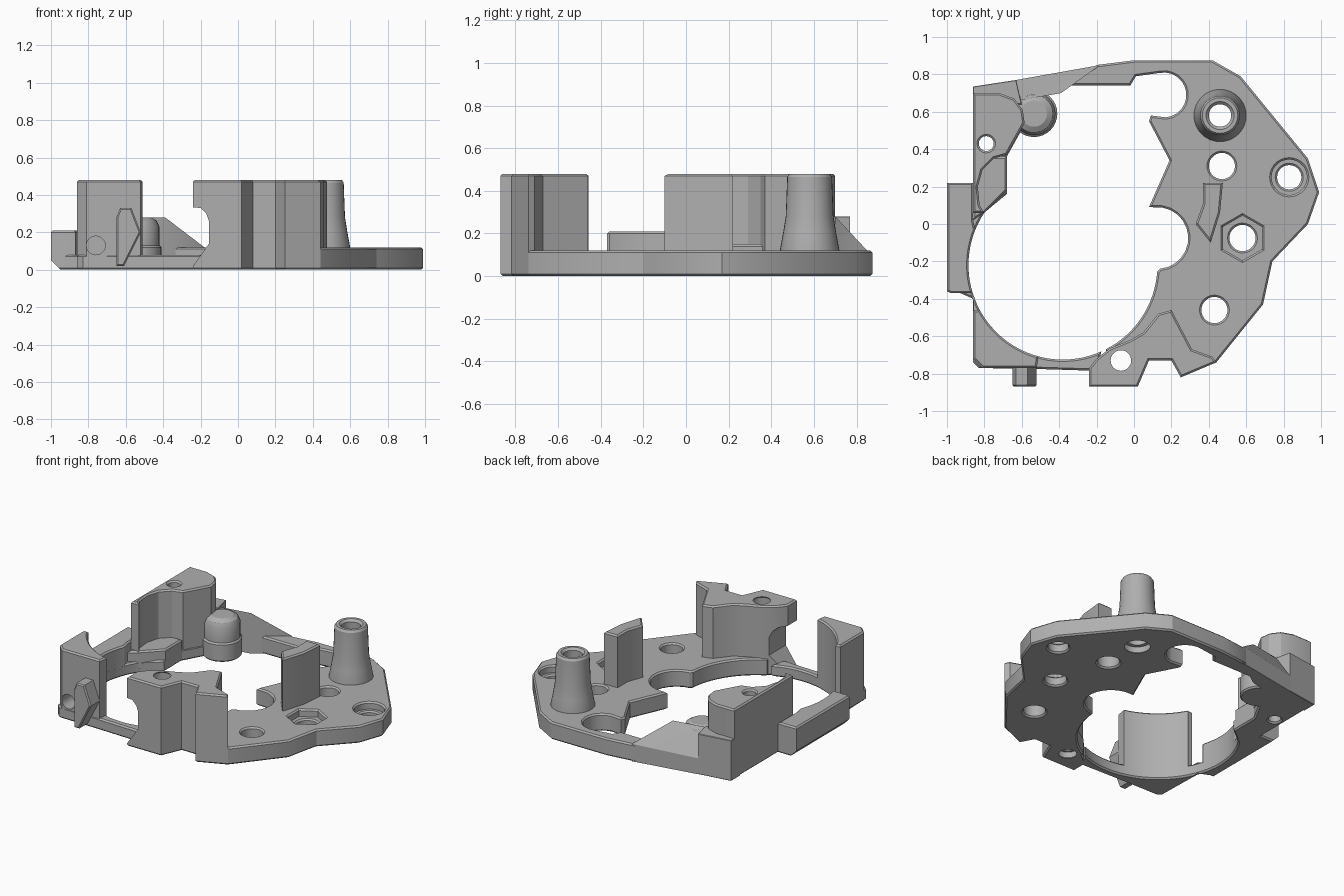
import bpy, bmesh
from math import sin, cos, pi, radians
from mathutils import Matrix

cube = bpy.data.objects.get("Cube")
if cube:
    bpy.data.objects.remove(cube, do_unlink=True)

GREY = (0.43, 0.43, 0.43, 1)
grey = bpy.data.materials.new("matte grey")
grey.use_nodes = True
grey.diffuse_color = GREY
grey.node_tree.nodes["Principled BSDF"].inputs["Base Color"].default_value = GREY


def arc(cx, cy, r, a0, a1, n=12):
    angles = [radians(a0 + (a1 - a0) * i / n) for i in range(n + 1)]
    return [(cx + r * cos(a), cy + r * sin(a)) for a in angles]


def circle(cx, cy, r, n=28):
    return arc(cx, cy, r, 0, 360 - 360 / n, n - 1)


def bore(a0, a1, n=24):
    """Part of the large round opening's edge."""
    return arc(-0.38, -0.22, 0.505, a0, a1, n)


def finish(ob):
    bm = bmesh.new()
    bm.from_mesh(ob.data)
    bmesh.ops.remove_doubles(bm, verts=bm.verts, dist=0.0005)
    bmesh.ops.recalc_face_normals(bm, faces=bm.faces)
    bm.to_mesh(ob.data)
    bm.free()
    ob.data.materials.clear()
    ob.data.materials.append(grey)
    bpy.ops.object.select_all(action='DESELECT')
    ob.select_set(True)
    bpy.context.view_layer.objects.active = ob
    bpy.ops.object.shade_smooth_by_angle(angle=radians(28))
    return ob


def slab(name, outline, z0, z1, holes=(), bevel=0.01):
    """Chamfered extrusion of an outline with holes."""
    cu = bpy.data.curves.new(name, 'CURVE')
    cu.dimensions = '2D'
    cu.fill_mode = 'BOTH'
    for pts in [outline, *holes]:
        sp = cu.splines.new('POLY')
        sp.points.add(len(pts) - 1)
        for p, (x, y) in zip(sp.points, pts):
            p.co = (x, y, 0, 1)
        sp.use_cyclic_u = True
    cu.extrude = (z1 - z0) / 2 - bevel
    cu.bevel_depth = bevel
    cu.bevel_resolution = 0
    cu.offset = -bevel
    ob = bpy.data.objects.new(name, cu)
    bpy.context.collection.objects.link(ob)
    bpy.ops.object.select_all(action='DESELECT')
    ob.select_set(True)
    bpy.context.view_layer.objects.active = ob
    bpy.ops.object.convert(target='MESH')
    ob = bpy.context.view_layer.objects.active
    ob.data.transform(Matrix.Translation((0, 0, (z0 + z1) / 2)))
    return finish(ob)


def front_slab(name, outline, y0, y1, bevel=0.0):
    """Extrusion along y of an outline given in x and z."""
    ob = slab(name, outline, -y1, -y0, bevel=bevel)
    ob.data.transform(Matrix.Rotation(pi / 2, 4, 'X'))
    return ob


def from_bmesh(name, bm):
    me = bpy.data.meshes.new(name)
    bm.to_mesh(me)
    bm.free()
    ob = bpy.data.objects.new(name, me)
    bpy.context.collection.objects.link(ob)
    return finish(ob)


def lathe(name, x, y, profile, closed=True):
    bm = bmesh.new()
    vs = [bm.verts.new((x + r, y, z)) for r, z in profile]
    loop = vs + vs[:1] if closed else vs
    es = [bm.edges.new(pair) for pair in zip(loop, loop[1:])]
    bmesh.ops.spin(bm, geom=vs + es, cent=(x, y, 0), axis=(0, 0, 1),
                   angle=2 * pi, steps=32)
    return from_bmesh(name, bm)


def hull(name, points):
    bm = bmesh.new()
    for p in points:
        bm.verts.new(p)
    bmesh.ops.convex_hull(bm, input=bm.verts)
    return from_bmesh(name, bm)


def cut(ob, cutter):
    mod = ob.modifiers.new("cut", 'BOOLEAN')
    mod.operation = 'DIFFERENCE'
    mod.solver = 'EXACT'
    mod.object = cutter
    bpy.ops.object.select_all(action='DESELECT')
    ob.select_set(True)
    bpy.context.view_layer.objects.active = ob
    bpy.ops.object.modifier_apply(modifier=mod.name)
    bpy.data.objects.remove(cutter, do_unlink=True)
    finish(ob)


# Main plate in two layers, so the hex pocket and counterbore are stepped
plate = [(-.15, -.87), (.02, -.87), (.08, -.73), (.2, -.73), (.25, -.82), (.44, -.74),
         (.69, -.43), (.74, -.2), (.93, 0), (.99, .17), (.93, .35), (.57, .79),
         (.42, .875), (0, .875), (-.2, .85), (-.37, .74), (-.02, .74), (.01, .79)]
plate += arc(.16, .69, .12, 100, -85)
plate += [(.09, .58), (.08, .55), (.19, .34), (.08, .09)]
plate += arc(.125, -.075, .165, 95, -85) + bore(-4, -63)
shared = [circle(.47, .31, .07), circle(.43, -.46, .07), circle(-.07, -.73, .065)]
slab("plate_lower", plate, 0, .07,
     shared + [circle(.83, .25, .065), circle(.58, -.075, .07), circle(.46, .58, .09)])
slab("plate_upper", plate, .05, .12,
     shared + [circle(.83, .25, .095), arc(.58, -.075, .12, 30, 330, 5),
               circle(.46, .58, .11)])

# Hollow post with flared foot
lathe("hollow_post", .46, .58,
      [(.065, .05), (.14, .05), (.14, .12), (.125, .2), (.112, .28), (.105, .465),
       (.095, .48), (.075, .48), (.06, .465)])

# Thin fin standing on the plate
slab("fin", [(.33, 0), (.41, -.1), (.46, .06), (.475, .22), (.37, .22), (.37, .11)],
     .06, .48)

# Front tower with a side notch
tower = slab("front_tower",
             [(-.24, -.87), (.02, -.87), (.08, -.73), (.2, -.73), (.25, -.82),
              (.44, -.74), (.42, -.71), (.31, -.67), (.2, -.46), (.13, -.48),
              (.05, -.58), (-.02, -.62), (-.13, -.665), (-.2, -.72), (-.24, -.77)],
             0, .48, [circle(-.07, -.73, .065)])
cut(tower, front_slab("notch_cutter",
                      [(-.3, .02), (-.24, .02), (-.155, .14), (-.155, .26),
                       (-.17, .3), (-.2, .33), (-.3, .34)], -1, -.6))

# Low floor round the left half of the opening
floor = [(-.86, .66), (-.6, .66), (-.58, .54), (-.68, .36), (-.68, .16)]
floor += bore(146, 294, 40)
floor += [(-.2, -.785), (-.52, -.775), (-.83, -.77), (-.86, -.74), (-.86, -.4),
          (-.95, -.36), (-.95, .21), (-.86, .22)]
slab("ring_floor", floor, 0, .08, [circle(-.79, .43, .04)])
slab("floor_ledge", [(-.86, .36), (-.68, .36), (-.68, .18), (-.8, .06), (-.86, .02)],
     .02, .15)

# Side wall
wall = [(-.86, .02), (-.86, .22), (-1, .22), (-1, -.36), (-.98, -.37), (-.87, -.37)]
side = slab("side_wall", wall + bore(196, 158), 0, .21)
cut(side, front_slab("edge_cutter", [(-1.1, -.1), (-.95, -.1), (-.95, 0), (-1, .05),
                                     (-1.1, .05)], -1, 1))

# Rear tower, the strip behind it, its ramp and the round boss
slab("rear_tower", [(-.86, .70), (-.72, .70), (-.64, .67), (-.595, .61), (-.585, .54),
                    (-.68, .37), (-.75, .35), (-.81, .29), (-.835, .2), (-.825, .1),
                    (-.80, .06), (-.86, .06)],
     0, .48, [circle(-.79, .43, .04, 16)])
slab("rear_strip", [(-.86, .735), (-.63, .77), (-.6, .64), (-.86, .64)], 0, .28, bevel=.003)
hull("rear_ramp", [(-.63, .77, 0), (-.63, .77, .11), (-.18, .85, 0), (-.18, .85, .12),
                   (-.39, .7, .28), (-.39, .7, 0), (-.62, .66, .28), (-.62, .66, 0)])
lathe("round_boss", -.535, .59,
      [(0, 0), (.115, 0), (.125, .01), (.125, .12), (.115, .13), (.115, .23),
       (.1, .262), (.07, .28), (0, .28)], closed=False)

# Front corner tower with screw hole and nub
corner = slab("corner_tower",
              [(-.86, -.46), (-.84, -.46)] + bore(208, 255, 14)
              + [(-.52, -.77), (-.81, -.77), (-.86, -.72)], 0, .48)
cut(corner, front_slab("screw_cutter", circle(-.76, .13, .05, 20), -.9, -.62))
front_slab("corner_nub", [(-.65, .02), (-.61, .02), (-.52, .2), (-.57, .33),
                          (-.63, .33), (-.65, .28)], -.87, -.74, bevel=.008)
